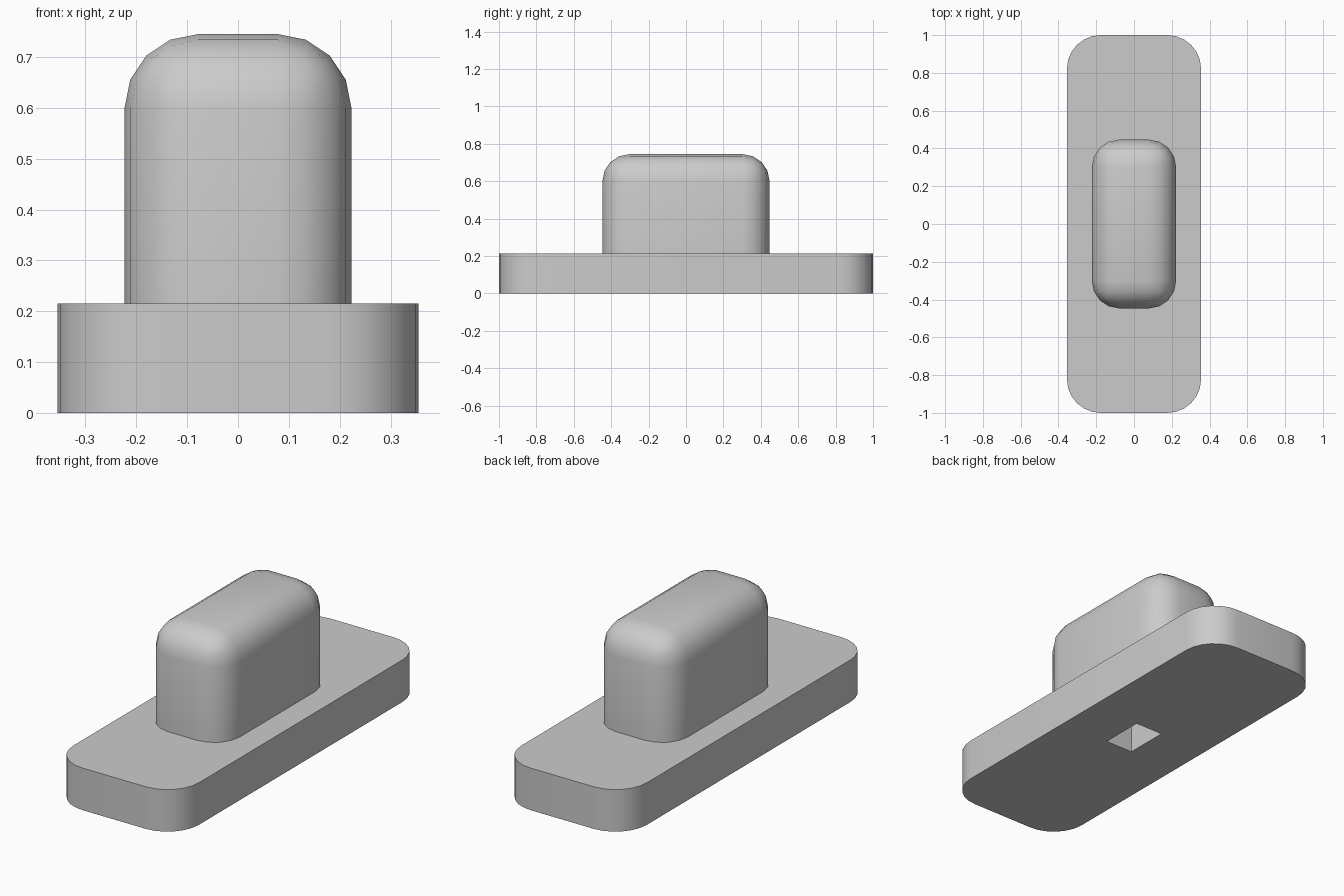
import bpy, bmesh, math

if "Cube" in bpy.data.objects:
    bpy.data.objects.remove(bpy.data.objects["Cube"])

grey = bpy.data.materials.new("plain grey")
grey.diffuse_color = (0.6, 0.6, 0.6, 1)
grey.use_nodes = True
grey.node_tree.nodes["Principled BSDF"].inputs["Base Color"].default_value = grey.diffuse_color


def block(name, sx, sy, z0, z1, radius=0, segments=4, round_top=False):
    """Box with rounded upright edges and, if wanted, a rounded top rim."""
    bm = bmesh.new()
    bmesh.ops.create_cube(bm, size=1)
    for v in bm.verts:
        v.co = (v.co.x * sx, v.co.y * sy, z1 if v.co.z > 0 else z0)
    if radius:
        edges = []
        for e in bm.edges:
            a, b = (v.co.z for v in e.verts)
            if abs(a - b) > 0.01 or (round_top and min(a, b) > z0 + 0.01):
                edges.append(e)
        bmesh.ops.bevel(bm, geom=edges, offset=radius, offset_type='OFFSET',
                        segments=segments, profile=0.5, affect='EDGES')
    mesh = bpy.data.meshes.new(name)
    bm.to_mesh(mesh)
    bm.free()
    mesh.materials.append(grey)
    obj = bpy.data.objects.new(name, mesh)
    bpy.context.collection.objects.link(obj)
    return obj


# Flat slider plate and the rounded knob standing on it
plate = block("base_plate", 0.71, 2.0, 0, 0.215, 0.178, 6)
knob = block("knob", 0.446, 0.894, 0.215, 0.745, 0.145, 4, True)

# Rectangular socket cut up from the underside
cutter = block("socket_cutter", 0.157, 0.228, -0.1, 0.45)
cutter.hide_render = True

for obj in (plate, knob):
    bpy.ops.object.select_all(action='DESELECT')
    obj.select_set(True)
    bpy.context.view_layer.objects.active = obj
    cut = obj.modifiers.new("socket", 'BOOLEAN')
    cut.operation = 'DIFFERENCE'
    cut.solver = 'EXACT'
    cut.object = cutter
    bpy.ops.object.modifier_apply(modifier=cut.name)
    bpy.ops.object.shade_smooth_by_angle(angle=math.radians(35))

bpy.data.objects.remove(cutter)
